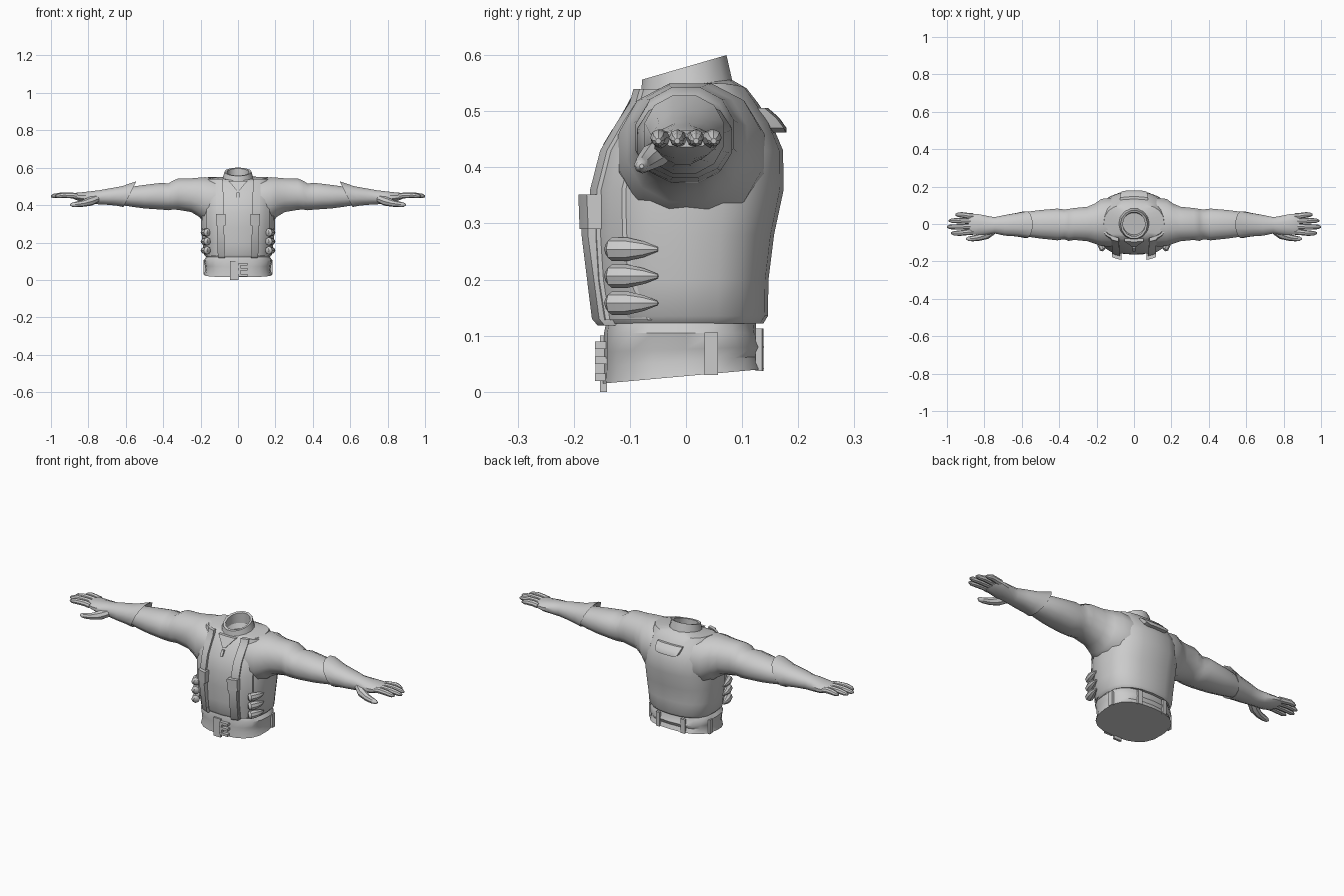
import bpy, bmesh, math
from mathutils import Vector

if "Cube" in bpy.data.objects:
    bpy.data.objects.remove(bpy.data.objects["Cube"])


def loft(name, rings, cap0=True, cap1=True, closed=False, mirror=False, angle=40):
    bm = bmesh.new()
    vr = [[bm.verts.new(p) for p in r] for r in rings]
    n = len(vr[0])
    pairs = list(zip(vr, vr[1:])) + ([(vr[-1], vr[0])] if closed else [])
    for a, b in pairs:
        for i in range(n):
            j = (i + 1) % n
            bm.faces.new((a[i], a[j], b[j], b[i]))
    if cap0 and not closed:
        bm.faces.new(vr[0][::-1])
    if cap1 and not closed:
        bm.faces.new(vr[-1])
    bmesh.ops.recalc_face_normals(bm, faces=bm.faces)
    me = bpy.data.meshes.new(name)
    bm.to_mesh(me)
    bm.free()
    ob = bpy.data.objects.new(name, me)
    bpy.context.collection.objects.link(ob)
    bpy.ops.object.select_all(action='DESELECT')
    ob.select_set(True)
    bpy.context.view_layer.objects.active = ob
    bpy.ops.object.shade_smooth_by_angle(angle=math.radians(angle))
    if mirror:
        m = ob.modifiers.new("mirror", 'MIRROR')
        m.use_mirror_merge = False
    return ob


def spow(v, e):
    return math.copysign(abs(v) ** e, v)


def body_ring(z, hw, yf, yb, tilt=0, lift=0, n=2.5, sides=20):
    pts = []
    for i in range(sides):
        t = 2 * math.pi * i / sides
        x, s = hw * spow(math.cos(t), 2 / n), spow(math.sin(t), 2 / n)
        y = s * (yb if s > 0 else -yf)
        pts.append((x, y, z + tilt * y + lift * (x / hw) ** 2))
    return pts


def arm_ring(x, y0, y1, z0, z1, slant=0, sides=12, n=2.2):
    pts = []
    for i in range(sides):
        t = 2 * math.pi * (i + .5) / sides
        y = (y0 + y1) / 2 + (y1 - y0) / 2 * spow(math.cos(t), 2 / n)
        dz = (z1 - z0) / 2 * spow(math.sin(t), 2 / n)
        pts.append((x + slant * dz, y, (z0 + z1) / 2 + dz))
    return pts


def tube(name, path, sides=8):
    pts = [Vector(p[:3]) for p in path]
    rings = []
    for i, p in enumerate(pts):
        d = pts[min(i + 1, len(pts) - 1)] - pts[max(i - 1, 0)]
        u = d.cross(Vector((0, 0, 1))).normalized()
        v = u.cross(d).normalized()
        rings.append([p + path[i][3] * (u * math.cos(2 * math.pi * k / sides) + v * math.sin(2 * math.pi * k / sides))
                      for k in range(sides)])
    return loft(name, rings, mirror=True)


# Torso with vest, open at the neck
PROFILE = [(.122, .170, -.148, .138), (.135, .182, -.155, .146), (.20, .190, -.160, .147),
           (.28, .198, -.164, .157), (.36, .200, -.163, .174), (.43, .195, -.145, .173),
           (.48, .186, -.115, .152), (.515, .176, -.092, .128)]
loft("vest_torso", [body_ring(*p) for p in PROFILE] + [
    body_ring(.532, .162, -.080, .108, .08, .016),
    body_ring(.545, .080, -.074, .080, .15, .0, 2),
    body_ring(.50, .060, -.058, .060, .15, 0, 2)])


def surface_y(x, z, back):
    for a, b in zip(PROFILE, PROFILE[1:]):
        if z <= b[0]:
            break
    f = max(0, min(1.3, (z - a[0]) / (b[0] - a[0])))
    hw = a[1] + f * (b[1] - a[1])
    k = 3 if back else 2
    d = a[k] + f * (b[k] - a[k])
    return d * max(0, 1 - min(1, abs(x) / hw) ** 2.5) ** .4


# Slabs laid over the torso; rows are (x0, x1, z, thickness)
def slab(name, rows, back=False, mirror=False, cols=5):
    rings = []
    for x0, x1, z, off in rows:
        xs = [x0 + (x1 - x0) * i / (cols - 1) for i in range(cols)]
        ys = [surface_y(x, z, back) for x in xs]
        s = 1 if back else -1
        rings.append([(x, y + s * off, z) for x, y in zip(xs, ys)] +
                     [(x, y - s * .006, z) for x, y in zip(xs[::-1], ys[::-1])])
    return loft(name, rings, mirror=mirror, angle=35)


ZS = (.128, .2, .28, .36, .43, .48, .515, .54)
slab("vest_front_panel", [(.07 + .03 * i / 7, .168, z, .007) for i, z in enumerate(ZS)], mirror=True)
slab("front_strap", [(.072 + .01 * i / 7, .112 + .01 * i / 7, z, .014) for i, z in enumerate(ZS)], mirror=True, cols=3)
slab("hanging_webbing", [(.070, .104, .118, .016), (.072, .108, .13, .022), (.074, .112, .28, .028),
                         (.076, .114, .35, .030)], mirror=True, cols=3)
slab("strap_buckle", [(.066, .118, .29, .030), (.066, .118, .352, .033)], mirror=True, cols=3)
slab("collar_lapel", [(-.008, .008, .478, .008), (-.03, .03, .505, .010), (-.052, .052, .53, .010)])
slab("zip_pull", [(-.007, .007, .44, .009), (-.007, .007, .468, .009)], cols=2)
slab("back_flap", [(-.045, .045, .462, .020), (-.066, .066, .470, .023), (-.072, .072, .488, .020),
                   (-.075, .075, .506, .012)], back=True, cols=7)

# Raised collar, higher at the back
collar = [body_ring(.530, .086, -.084, .086, .22, 0, 2, 14),
          body_ring(.579, .072, -.080, .074, .29, 0, 2, 14),
          body_ring(.577, .060, -.066, .064, .29, 0, 2, 14),
          body_ring(.525, .066, -.064, .066, .22, 0, 2, 14)]
loft("collar", collar, closed=True)

# Ribbed side pouches
for k in range(3):
    z = .158 + .048 * k
    tube("pouch_rib_%d" % k, [(.158, -.137, z, .012), (.164, -.132, z, .021), (.176, -.105, z, .021),
                              (.186, -.075, z, .014), (.190, -.050, z, .004)])

# Waist belt
loft("waist_belt", [body_ring(.028, .182, -.148, .139, .09, 0, 2.6), body_ring(.055, .174, -.146, .130, .06, 0, 2.6),
                    body_ring(.076, .177, -.146, .139, .03, 0, 2.6), body_ring(.105, .184, -.146, .126, 0, 0, 2.6),
                    body_ring(.125, .168, -.142, .124, 0, 0, 2.6)])


def box(name, cx, cy, cz, sx, sy, sz, mirror=False, rot=0):
    c, s = math.cos(rot), math.sin(rot)
    corners = [(-sx / 2, -sy / 2), (sx / 2, -sy / 2), (sx / 2, sy / 2), (-sx / 2, sy / 2)]
    return loft(name, [[(cx + a * c - b * s, cy + a * s + b * c, cz + h) for a, b in corners]
                       for h in (-sz / 2, sz / 2)], mirror=mirror)


box("belt_tongue", -.020, -.147, .050, .044, .012, .100)
for i, z in enumerate((.026, .056, .083)):
    box("buckle_bar_%d" % i, .026, -.152, z, .048, .020, .013)
box("buckle_post", .008, -.152, .055, .012, .018, .070)
box("side_belt_loop", .178, .045, .068, .012, .024, .076, True)
box("back_belt_loop", .075, .131, .075, .024, .012, .076, True, -.1)

# Sleeves with a fold above the elbow
loft("sleeve", [arm_ring(*r) for r in (
    (.12, -.125, .145, .30, .545), (.175, -.122, .138, .305, .553), (.21, -.108, .112, .335, .550),
    (.25, -.095, .095, .360, .546), (.32, -.088, .088, .372, .545), (.35, -.093, .083, .374, .532),
    (.372, -.084, .080, .370, .518), (.41, -.090, .085, .374, .521), (.50, -.080, .077, .380, .510),
    (.57, -.070, .068, .390, .500), (.63, -.055, .050, .40, .485))], mirror=True)

# Gauntlet gloves with slanted flared cuff, running into the palm
loft("glove", [arm_ring(*r) for r in (
    (.63, -.055, .048, .405, .485, -.3), (.583, -.070, .064, .391, .520, -.5), (.578, -.076, .070, .387, .530, -.5),
    (.63, -.068, .060, .394, .503, -.2), (.69, -.064, .050, .400, .490), (.745, -.052, .038, .403, .480),
    (.78, -.058, .044, .407, .476), (.83, -.058, .054, .415, .470), (.87, -.056, .056, .428, .466),
    (.885, -.050, .050, .436, .460))], mirror=True)

# Fingers and thumb
for name, y, tip in (("index", -.044, .978), ("middle", -.014, 1.0), ("ring", .016, .990), ("little", .044, .955)):
    yt = y * 1.12
    tube(name + "_finger", [(.86, y, .448, .015), (.89, y, .452, .0155), ((.89 + tip) / 2, yt, .453, .0145),
                            (tip - .015, yt, .449, .012), (tip, yt, .447, .005)])
tube("thumb", [(.755, -.035, .435, .022), (.79, -.058, .420, .024), (.83, -.072, .409, .018),
               (.865, -.078, .404, .015), (.887, -.079, .402, .011), (.897, -.079, .402, .004)])
